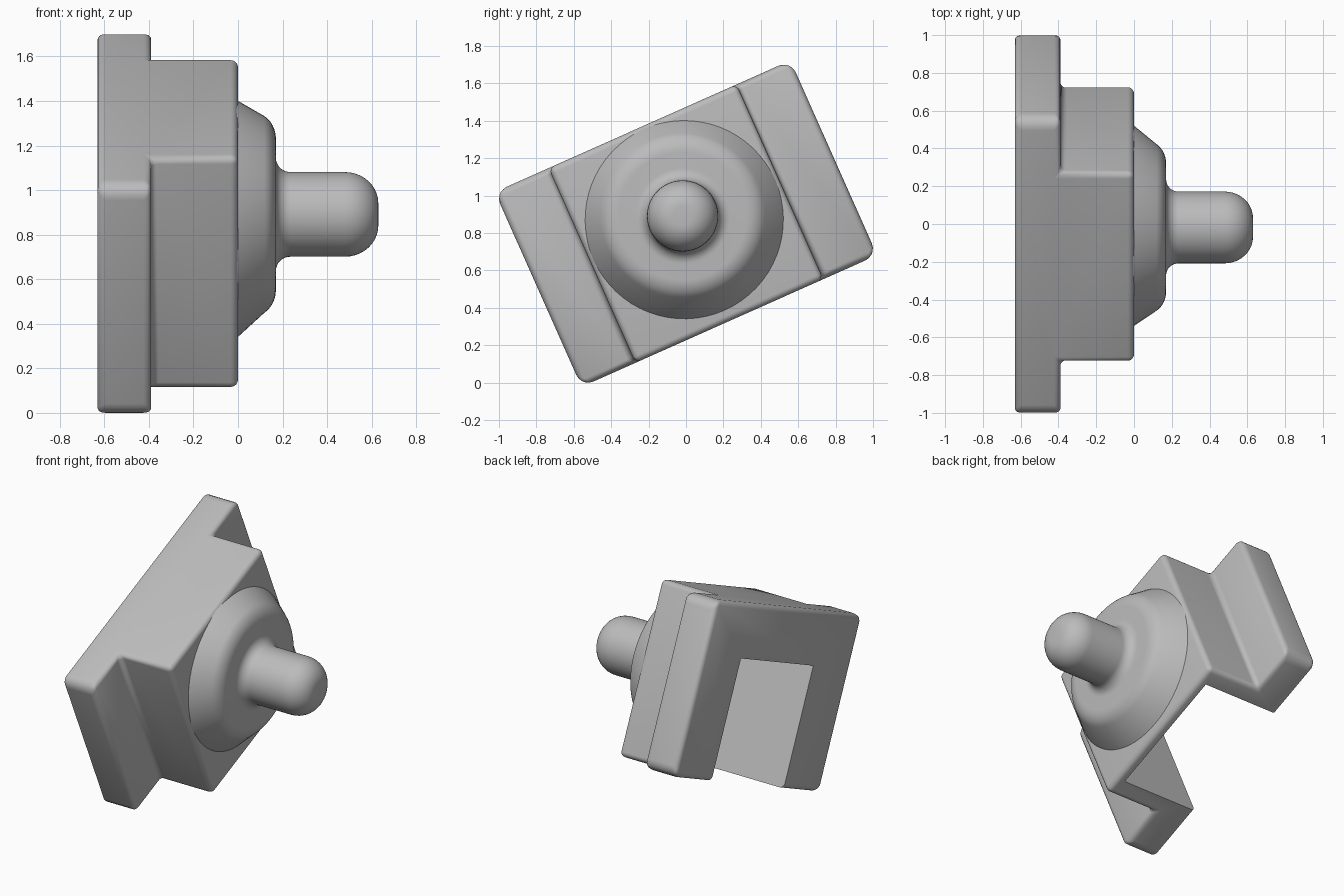
import bpy, bmesh, math
from mathutils import Matrix

TILT = Matrix.Translation((0, 0, 0.85)) @ Matrix.Rotation(math.radians(24), 4, 'X')
BACK, STEP, HALF_LEN, BLOCK_LEN, HALF_WID = -0.63, -0.39, 0.865, 0.55, 0.57

if "Cube" in bpy.data.objects:
    bpy.data.objects.remove(bpy.data.objects["Cube"], do_unlink=True)

grey = bpy.data.materials.new("plain grey")
grey.use_nodes = True
grey.diffuse_color = (0.5, 0.5, 0.5, 1)
grey.node_tree.nodes["Principled BSDF"].inputs["Base Color"].default_value = (0.5, 0.5, 0.5, 1)


def add_object(name, bm):
    bmesh.ops.recalc_face_normals(bm, faces=bm.faces)
    mesh = bpy.data.meshes.new(name)
    bm.to_mesh(mesh)
    bm.free()
    mesh.materials.append(grey)
    obj = bpy.data.objects.new(name, mesh)
    obj.matrix_world = TILT
    bpy.context.collection.objects.link(obj)
    return obj


def activate(obj):
    bpy.ops.object.select_all(action='DESELECT')
    obj.select_set(True)
    bpy.context.view_layer.objects.active = obj


def arc(cx, cr, rx, rr, start, end, steps=8):
    """Quarter arc in the (x, radius) plane, angles in degrees."""
    angles = [math.radians(start + (end - start) * i / steps) for i in range(steps + 1)]
    return [(cx + rx * math.cos(a), cr + rr * math.sin(a)) for a in angles]


# Stepped body: T-shaped profile extruded across the width
half = [(BACK, HALF_LEN), (STEP, HALF_LEN), (STEP, BLOCK_LEN), (0, BLOCK_LEN)]
profile = half + [(x, -u) for x, u in reversed(half)]
bm = bmesh.new()
base = bm.faces.new([bm.verts.new((x, u, -HALF_WID)) for x, u in profile])
grown = bmesh.ops.extrude_face_region(bm, geom=[base])["geom"]
bmesh.ops.translate(bm, vec=(0, 0, 2 * HALF_WID),
                    verts=[g for g in grown if isinstance(g, bmesh.types.BMVert)])
weight = bm.edges.layers.float.new("bevel_weight_edge")
for e in bm.edges:
    a, b = (v.co for v in e.verts)
    along_x = abs(a.x - b.x) > 0.1
    e[weight] = 1.0 if along_x and abs(a.y) > 0.8 else 0.48
body = add_object("stepped_body", bm)
bevel = body.modifiers.new("rounded edges", 'BEVEL')
bevel.limit_method = 'WEIGHT'
bevel.width = 0.07
bevel.segments = 5

# Slot open to the back and underside
bm = bmesh.new()
bmesh.ops.create_cube(bm, size=1)
slot_front, slot_top = -0.06, 0.22
bmesh.ops.scale(bm, vec=(1, 0.86, 1), verts=bm.verts)
for v in bm.verts:
    v.co.x = slot_front if v.co.x > 0 else BACK - 0.2
    v.co.z = slot_top if v.co.z > 0 else -HALF_WID - 0.2
cutter = add_object("slot_cutter", bm)
cutter.hide_render = True
cut = body.modifiers.new("slot", 'BOOLEAN')
cut.operation = 'DIFFERENCE'
cut.solver = 'EXACT'
cut.object = cutter
bpy.context.view_layer.update()
activate(body)
for name in ("rounded edges", "slot"):
    bpy.ops.object.modifier_apply(modifier=name)
bpy.data.objects.remove(cutter, do_unlink=True)

# Slightly leaning conical collar flowing into a domed peg
rings = [(-0.02, 0.54), (0, 0.53)]
rings += arc(0.06, 0.34, 0.11, 0.12, 58, 0)
rings += arc(0.235, 0.255, 0.065, 0.065, 180, 270)
rings += arc(0.48, 0.05, 0.15, 0.14, 90, 0, 10)
SIDES = 64
bm = bmesh.new()
loops = []
for x, r in rings:
    lift = 0.045 - 0.022 * max(0, min(1, 1 - x / 0.12))
    loops.append([bm.verts.new((x, r * math.cos(t), lift + r * math.sin(t)))
                  for t in (2 * math.pi * i / SIDES for i in range(SIDES))])
for lo, hi in zip(loops, loops[1:]):
    for i in range(SIDES):
        j = (i + 1) % SIDES
        bm.faces.new((lo[i], lo[j], hi[j], hi[i]))
bm.faces.new(loops[0])
bm.faces.new(loops[-1])
peg = add_object("collar_and_peg", bm)

for obj in (body, peg):
    activate(obj)
    bpy.ops.object.shade_smooth_by_angle(angle=math.radians(35))
